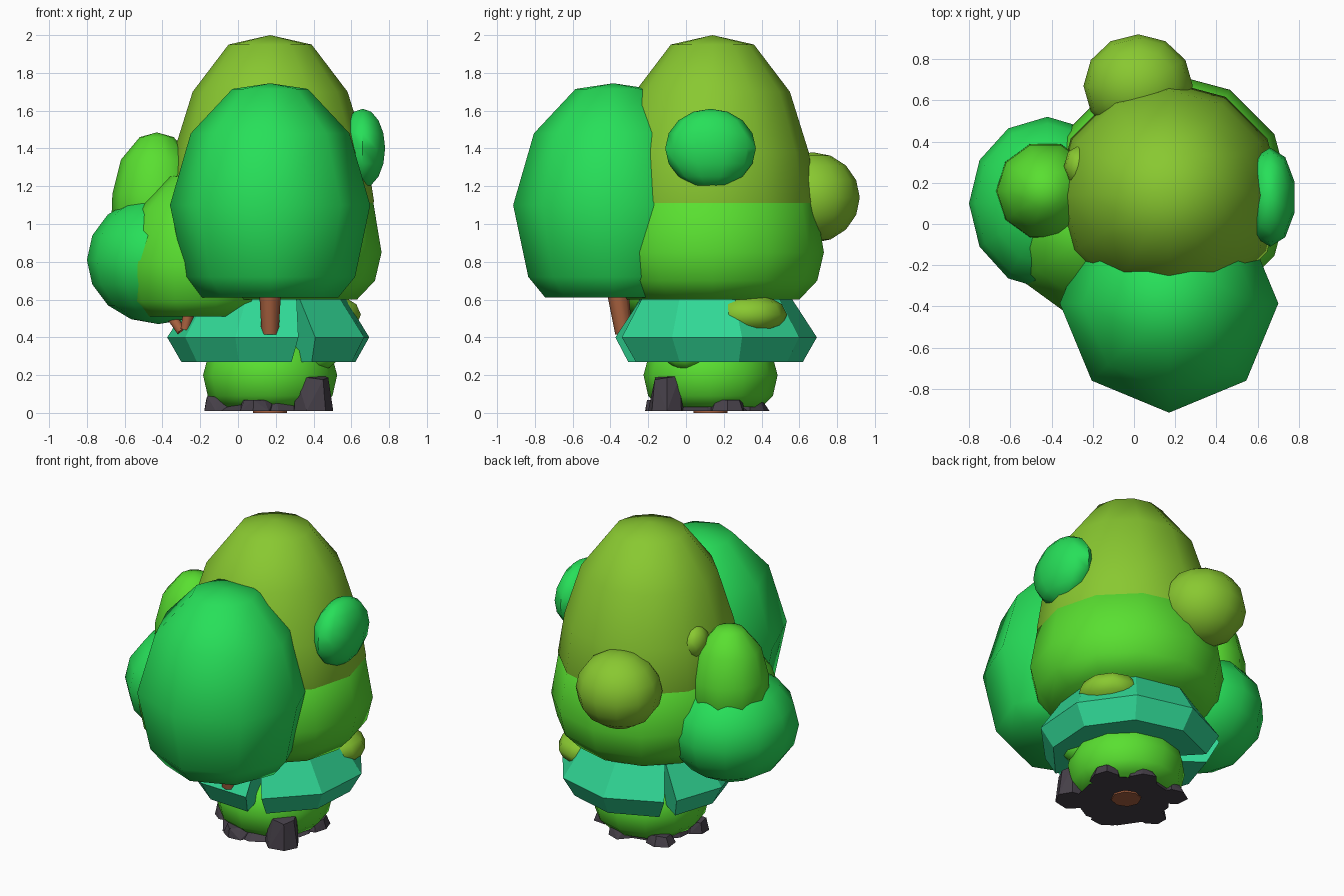
import bpy, bmesh, random
from math import sin, cos, radians, pi
from mathutils import Vector

if "Cube" in bpy.data.objects:
    bpy.data.objects.remove(bpy.data.objects["Cube"])

random.seed(4)
COLORS = dict(emerald=(0.02, 0.74, 0.10), olive=(0.25, 0.58, 0.03), lime=(0.10, 0.74, 0.03),
              teal=(0.03, 0.68, 0.30), bark=(0.39, 0.12, 0.05), stone=(0.06, 0.05, 0.065))
MATS = {}
for key, c in COLORS.items():
    MATS[key] = bpy.data.materials.new(key)
    MATS[key].diffuse_color = (*c, 1)


def finish(name, bm, color, smooth=True):
    bmesh.ops.recalc_face_normals(bm, faces=bm.faces)
    me = bpy.data.meshes.new(name)
    bm.to_mesh(me)
    bm.free()
    for p in me.polygons:
        p.use_smooth = smooth
    if smooth:
        me.set_sharp_from_angle(angle=radians(55))
    me.materials.append(MATS[color])
    ob = bpy.data.objects.new(name, me)
    bpy.context.collection.objects.link(ob)
    return ob


def lathe(name, center, profile, sides, color):
    """Turned shape from (radius, z) pairs, capped at both ends."""
    bm = bmesh.new()
    rings = []
    for r, z in profile:
        if r == 0:
            rings.append([bm.verts.new((*center, z))] * sides)
        else:
            rings.append([bm.verts.new((center[0] + r * cos(2 * pi * i / sides),
                                        center[1] + r * sin(2 * pi * i / sides), z))
                          for i in range(sides)])
    for a, b in zip(rings, rings[1:]):
        for i in range(sides):
            j = (i + 1) % sides
            bm.faces.new(list(dict.fromkeys((a[i], a[j], b[j], b[i]))))
    for ring in (rings[0], rings[-1]):
        if ring[0] != ring[1]:
            bm.faces.new(ring)
    return finish(name, bm, color)


def blob(name, center, radii, color, sides=12, rings=8):
    bm = bmesh.new()
    bmesh.ops.create_uvsphere(bm, u_segments=sides, v_segments=rings, radius=1)
    bmesh.ops.scale(bm, vec=radii, verts=bm.verts)
    bmesh.ops.translate(bm, vec=center, verts=bm.verts)
    return finish(name, bm, color)


def limb(name, p, q, r1, r2):
    p, q = Vector(p), Vector(q)
    bm = bmesh.new()
    bmesh.ops.create_cone(bm, cap_ends=True, segments=8, radius1=r1, radius2=r2, depth=(q - p).length)
    ob = finish(name, bm, "bark")
    ob.location = (p + q) / 2
    ob.rotation_euler = (q - p).to_track_quat('Z', 'Y').to_euler()


def skirt(name, a0, a1, steps):
    """Leaf collar segment; its ends lean apart toward the bottom to form a V notch."""
    bm = bmesh.new()
    section = [(0.28, 0.27, 6), (0.47, 0.27, 6), (0.545, 0.40, 4), (0.41, 0.61, 0), (0.2, 0.63, 0)]
    cols = []
    for i in range(steps + 1):
        t = i / steps
        col = []
        for r, z, lean in section:
            lo, hi = a0 + lean, a1 - lean
            a = radians(lo + (hi - lo) * t)
            col.append(bm.verts.new((0.17 + r * cos(a), 0.15 + r * sin(a), z)))
        cols.append(col)
    n = len(section)
    for a, b in zip(cols, cols[1:]):
        for k in range(n):
            m = (k + 1) % n
            bm.faces.new((a[k], a[m], b[m], b[k]))
    bm.faces.new(cols[0])
    bm.faces.new(cols[-1])
    finish(name, bm, "teal", smooth=False)


def rock(name, center, size, count=14):
    """Angular stone: hull of jittered points with a flat underside."""
    bm = bmesh.new()
    for i in range(count):
        a = 2 * pi * i / (count / 2)
        top = i >= count // 2
        k = random.uniform(0.6, 0.9) if top else random.uniform(0.88, 1.05)
        z = size[2] * random.uniform(0.8, 1) if top else 0
        bm.verts.new((center[0] + size[0] * k * cos(a), center[1] + size[1] * k * sin(a), 0.01 + z))
    bmesh.ops.convex_hull(bm, input=bm.verts)
    loose = [v for v in bm.verts if not v.link_faces]
    bmesh.ops.delete(bm, geom=loose, context='VERTS')
    finish(name, bm, "stone", smooth=False)


# Main crown: olive egg over a wide lime base
C = (0.17, 0.14)
lathe("crown_top", C, [(0.40, 0.8), (0.50, 0.95), (0.55, 1.12), (0.51, 1.38), (0.41, 1.70),
                       (0.22, 1.95), (0, 2.0)], 12, "olive")
lathe("crown_base", C, [(0.46, 0.60), (0.555, 0.70), (0.59, 0.85), (0.547, 1.11), (0.4, 1.25),
                        (0, 1.35)], 12, "lime")
# Large front foliage
lathe("front_foliage", (0.17, -0.385), [(0.36, 0.61), (0.45, 0.72), (0.53, 1.10), (0.42, 1.48),
                                        (0.20, 1.715), (0, 1.745)], 8, "emerald")
# Left foliage cluster
blob("left_low_foliage", (-0.42, 0.1, 0.81), (0.38, 0.42, 0.34), "emerald")
lathe("left_front_foliage", (-0.22, -0.04), [(0.26, 0.51), (0.36, 0.59), (0.40, 0.80), (0.31, 1.08),
                                             (0.14, 1.25), (0, 1.27)], 10, "lime")
lathe("left_high_foliage", (-0.43, 0.16), [(0.16, 0.85), (0.24, 1.03), (0.235, 1.16), (0.19, 1.34),
                                           (0.09, 1.46), (0, 1.485)], 10, "lime")
# Small clumps on the crown
blob("right_clump", (0.66, 0.13, 1.40), (0.125, 0.24, 0.21), "emerald", 10, 8)
blob("back_clump", (0.02, 0.67, 1.14), (0.265, 0.25, 0.24), "olive", 12, 8)
blob("left_bud", (-0.27, 0.28, 1.38), (0.07, 0.10, 0.10), "olive", 8, 6)
blob("collar_clump", (0.47, 0.335, 0.52), (0.19, 0.2, 0.11), "olive", 10, 6)
# Leaf collar in two pieces
skirt("collar_right", -68, 139, 5)
skirt("collar_left", 139, 290, 4)
# Round lower bush
lathe("lower_bush", (0.17, 0.13), [(0.27, 0.03), (0.33, 0.09), (0.355, 0.20), (0.32, 0.33),
                                   (0.15, 0.42), (0, 0.43)], 12, "lime")
blob("lower_bud", (0.43, 0.0, 0.31), (0.10, 0.11, 0.085), "lime", 8, 6)
# Trunk and branches
limb("trunk", (0.17, 0.13, 0.0), (0.17, 0.13, 1.3), 0.09, 0.07)
limb("front_branch", (0.17, -0.33, 0.42), (0.17, -0.39, 0.85), 0.045, 0.07)
limb("front_branch_root", (0.17, 0.13, 0.32), (0.17, -0.335, 0.46), 0.06, 0.05)
limb("left_branch", (-0.3, 0.0, 0.43), (-0.42, 0.08, 0.62), 0.025, 0.035)
limb("left_front_branch", (-0.28, -0.08, 0.44), (-0.24, -0.08, 0.62), 0.025, 0.035)
limb("left_branch_root", (0.17, 0.13, 0.3), (-0.3, -0.01, 0.45), 0.06, 0.03)
# Stones around the foot
rock("base_stone", (0.16, 0.11), (0.31, 0.3, 0.05), 18)
rock("tall_stone", (0.39, -0.1), (0.115, 0.1, 0.205))
for i, (x, y, s, h) in enumerate([(-0.1, 0.05, 0.09, 0.08), (0.1, -0.13, 0.1, 0.06), (-0.03, 0.31, 0.1, 0.06),
                                  (0.22, 0.34, 0.1, 0.07), (0.40, 0.22, 0.1, 0.06)]):
    rock(f"small_stone_{i + 1}", (x, y), (s, s, h))

for m in bpy.data.materials:
    if m.users and not m.is_grease_pencil:
        m.use_nodes = True
        m.node_tree.nodes["Principled BSDF"].inputs["Base Color"].default_value = m.diffuse_color
